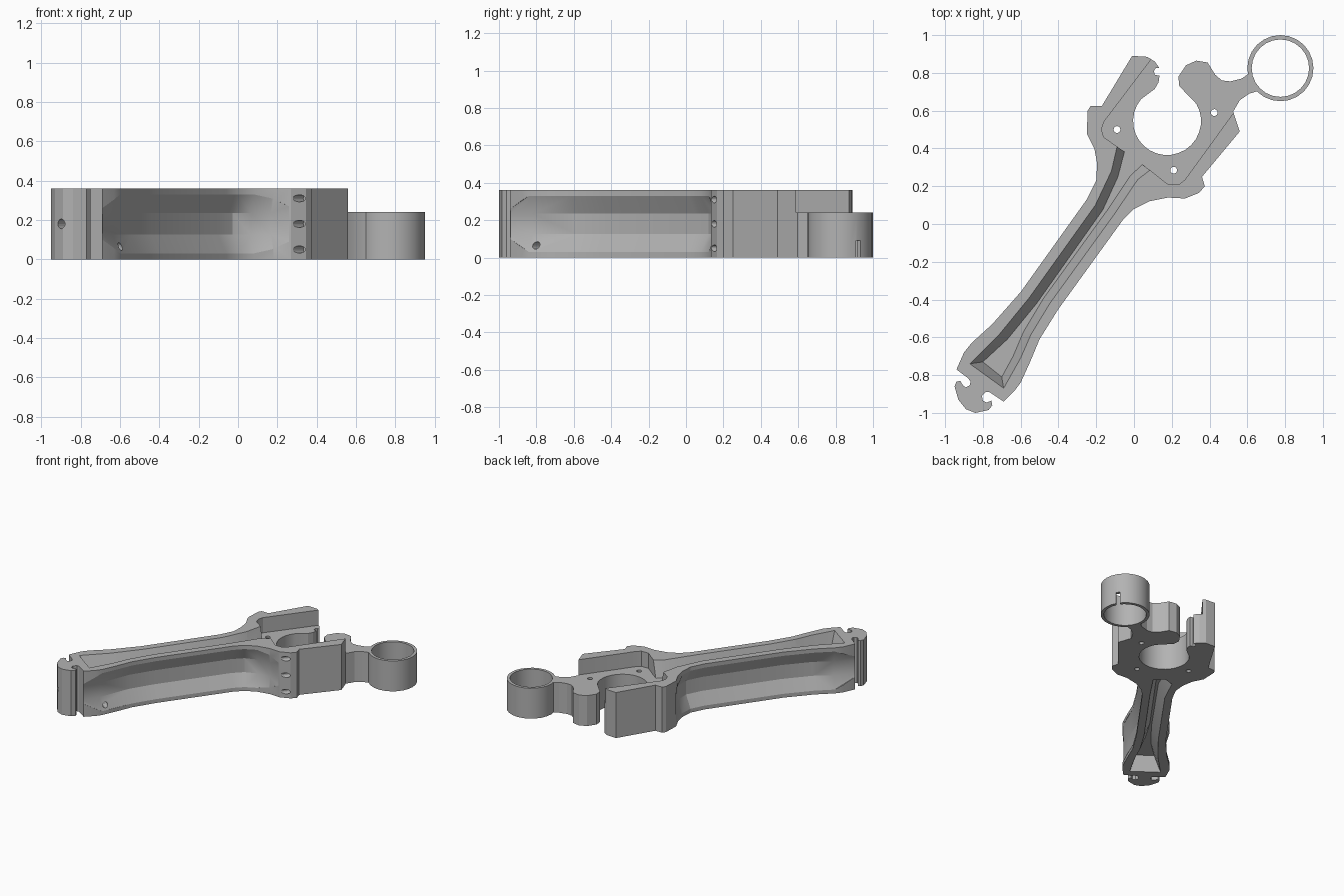
import bpy, bmesh
from math import cos, sin, radians
from mathutils import Vector

old = bpy.data.objects.get("Cube")
if old:
    bpy.data.objects.remove(old, do_unlink=True)

grey = bpy.data.materials.new("plain_grey")
grey.use_nodes = True
grey.diffuse_color = (.45, .45, .45, 1)
grey.node_tree.nodes["Principled BSDF"].inputs["Base Color"].default_value = grey.diffuse_color


def loft(name, rings):
    """Closed solid skinned through rings that have equal point counts."""
    bm = bmesh.new()
    loops = [[bm.verts.new(p) for p in ring] for ring in rings]
    count = len(loops[0])
    for a, b in zip(loops, loops[1:]):
        for i in range(count):
            j = (i + 1) % count
            bm.faces.new((a[i], a[j], b[j], b[i]))
    bm.faces.new(loops[0][::-1])
    bm.faces.new(loops[-1])
    bmesh.ops.recalc_face_normals(bm, faces=bm.faces)
    mesh = bpy.data.meshes.new(name)
    bm.to_mesh(mesh)
    bm.free()
    mesh.materials.append(grey)
    obj = bpy.data.objects.new(name, mesh)
    bpy.context.collection.objects.link(obj)
    return obj


def flat(points, z):
    return [(x, y, z) for x, y in points]


def prism(name, points, low, high):
    return loft(name, [flat(points, low), flat(points, high)])


def arc(x, y, r, start, end, steps):
    turn = [radians(start + (end - start) * i / steps) for i in range(steps + 1)]
    return [(x + r * cos(a), y + r * sin(a)) for a in turn]


def cut(target, cutter):
    mod = target.modifiers.new("cut", 'BOOLEAN')
    mod.operation = 'DIFFERENCE'
    mod.solver = 'EXACT'
    mod.object = cutter
    bpy.context.view_layer.objects.active = target
    bpy.ops.object.modifier_apply(modifier=mod.name)
    bpy.data.objects.remove(cutter, do_unlink=True)


def drill(target, centre, direction, radius, length):
    axis = Vector(direction).normalized()
    turn = axis.to_track_quat('Z', 'Y')
    circle = arc(0, 0, radius, 0, 337.5, 15)
    rings = [[Vector(centre) + turn @ Vector((x, y, h)) for x, y in circle]
             for h in (-length / 2, length / 2)]
    cut(target, loft("drill", rings))


def channel(path, side):
    """Side groove cutter: path entries are x, y, depth, half height."""
    rings = []
    mid = .18
    for i, (x, y, depth, half) in enumerate(path):
        a, b = path[max(i - 1, 0)], path[min(i + 1, len(path) - 1)]
        along = Vector((b[0] - a[0], b[1] - a[1], 0)).normalized()
        out = Vector((along.y, -along.x, 0)) * side
        inner = min(.055, half * .6)
        section = [(.04, half), (0, half), (-depth, inner),
                   (-depth, -inner), (0, -half), (.04, -half)]
        rings.append([Vector((x, y, mid + z)) + out * o for o, z in section])
    return loft("channel", rings)


TOP, FLOOR = .36, .24

# Body outline: forked head, neck stub, arm and hooked tail
prong = [(-.01, .89), (.07, .885), (.11, .86), (.135, .825), (.115, .825),
         (.105, .81), (.11, .79), (.135, .785), (.13, .75), (.11, .715)]
finger = [(.24, .73), (.235, .78), (.275, .84), (.33, .865), (.39, .855),
          (.43, .79), (.465, .76), (.51, .755), (.57, .77), (.613, .80),
          (.625, .74), (.66, .705), (.61, .69), (.56, .655), (.525, .595)]
right_side = [(.56, .49), (.36, .25), (.375, .20), (.345, .165), (.27, .135),
              (.18, .14), (.08, .12), (0, .08), (-.06, .02), (-.4, -.45),
              (-.5, -.61), (-.55, -.73), (-.6, -.84), (-.63, -.88), (-.69, -.94)]
tail = [(-.765, -.89), (-.785, -.89), (-.805, -.91), (-.80, -.935),
        (-.78, -.945), (-.755, -.935), (-.75, -.96), (-.77, -.985),
        (-.84, -1), (-.89, -.98), (-.93, -.93), (-.95, -.86), (-.94, -.835),
        (-.92, -.83), (-.905, -.855), (-.89, -.865), (-.87, -.855),
        (-.865, -.835), (-.88, -.815)]
left_side = [(-.94, -.77), (-.90, -.68), (-.86, -.63), (-.75, -.53), (-.6, -.36),
             (-.25, .13), (-.2, .23), (-.195, .32), (-.21, .4), (-.25, .48),
             (-.245, .6), (-.23, .625), (-.17, .625)]
socket = arc(.175, .545, .18, 140, 390, 20)
body = prism("arm_body", prong + socket + finger + right_side + tail + left_side, 0, TOP)

# Lowered floor of the head between the two raised walls
cut(body, prism("head_recess", [
    (.16, .97), (.09, .87), (-.16, .54), (-.172, .5), (-.16, .46), (-.09, .41),
    (.085, .285), (.18, .21), (.24, .21), (.27, .235), (.535, .60),
    (.8, .6), (.8, 1.1)], FLOOR, .5))

# Tapered pockets along the arm, above and below
rim_left = [(-.87, -.74), (-.71, -.58), (-.555, -.39), (-.205, .1), (-.12, .28), (-.09, .41)]
rim_right = [(.085, .285), (.02, .235), (-.105, .05), (-.445, -.42),
             (-.545, -.585), (-.60, -.71), (-.69, -.87)]
bed_left = [(-.80, -.73), (-.67, -.61), (-.515, -.42), (-.165, .075), (-.085, .25), (-.05, .385)]
bed_right = [(.045, .315), (-.02, .255), (-.14, .075), (-.48, -.395),
             (-.585, -.57), (-.64, -.70), (-.70, -.81)]
cut(body, loft("upper_pocket", [flat(rim_left + rim_right, TOP + .001),
                                flat(bed_left + bed_right, FLOOR - .002)]))
low_rim = rim_left[:-1] + [(-.04, .3)] + rim_right[1:]
low_bed = bed_left[:-1] + [(-.05, .26)] + bed_right[1:]
cut(body, loft("lower_pocket", [flat(low_rim, -.001), flat(low_bed, .11)]))

# Faceted grooves on both sides of the arm
DEEP, TALL = .05, .15
cut(body, channel([(-.69, -.94, .002, .08), (-.6, -.84, .04, TALL), (-.5, -.61, DEEP, TALL),
                   (-.4, -.45, DEEP, TALL), (-.06, .02, DEEP, TALL), (0, .08, DEEP, TALL),
                   (.08, .12, .04, TALL), (.17, .14, .02, .13), (.26, .137, .002, .09)], 1))
cut(body, channel([(-.94, -.77, .002, .08), (-.86, -.63, .04, TALL), (-.75, -.53, DEEP, TALL),
                   (-.6, -.36, DEEP, TALL), (-.25, .13, DEEP, TALL), (-.2, .23, DEEP, TALL),
                   (-.195, .32, .04, TALL), (-.21, .4, .02, .13), (-.25, .48, .002, .09)], -1))

# Screw holes
ARM = (.6, .8, 0)
for x, y in ((-.09, .5), (.425, .59), (.21, .285)):
    drill(body, (x, y, .15), (0, 0, 1), .018, .6)
for z in (.05, .18, .31):
    drill(body, (.31, .15, z), ARM, .018, .12)
drill(body, (-.9, -.97, .18), ARM, .025, .16)
drill(body, (-.6, -.8, .065), (.8, -.6, 0), .02, .16)

# Ring at the end of the neck
ring = prism("ring", arc(.775, .825, .175, 0, 345, 23), 0, FLOOR)
cut(ring, prism("bore", arc(.775, .825, .152, 0, 345, 23), -.1, .5))
slot = [(.87, .89), (.89, .87), (1, .98), (.98, 1)]
cut(ring, prism("slot", slot, -.1, .09))

# Smooth curved walls while keeping corners sharp
bpy.ops.object.select_all(action='DESELECT')
for obj in (body, ring):
    obj.select_set(True)
bpy.context.view_layer.objects.active = body
bpy.ops.object.shade_smooth_by_angle(angle=radians(20))
